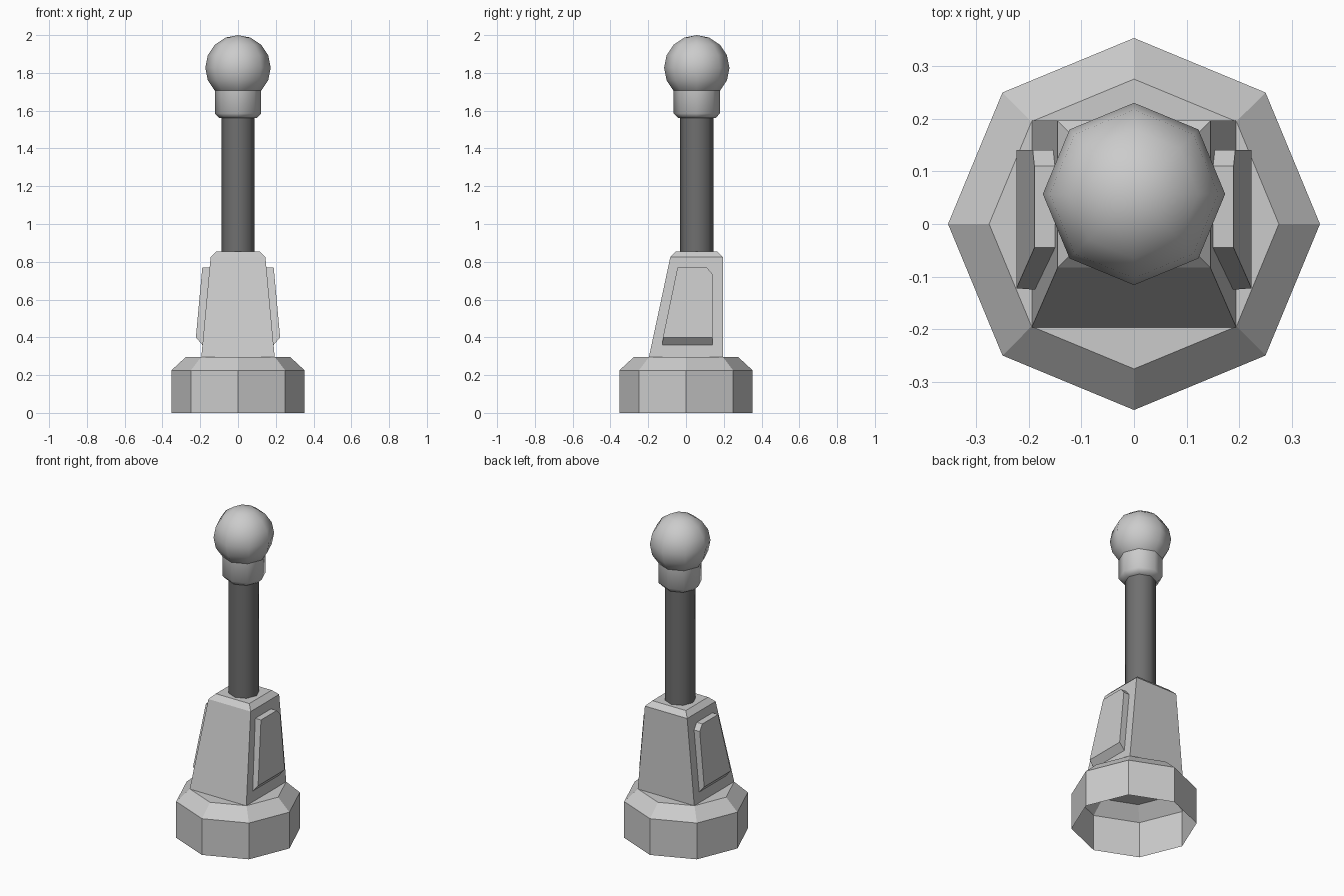
import bpy, math

if "Cube" in bpy.data.objects:
    bpy.data.objects.remove(bpy.data.objects["Cube"])

CY = 0.057  # the rod and knob sit slightly behind the middle


def make(name, verts, faces):
    mesh = bpy.data.meshes.new(name)
    mesh.from_pydata(verts, [], faces)
    obj = bpy.data.objects.new(name, mesh)
    bpy.context.collection.objects.link(obj)
    return obj


def loft(name, rings, cap_start=True, cap_end=True):
    """Skin a stack of equal-length rings."""
    n = len(rings[0])
    verts = [p for ring in rings for p in ring]
    faces = [(k * n + i, k * n + (i + 1) % n, (k + 1) * n + (i + 1) % n, (k + 1) * n + i)
             for k in range(len(rings) - 1) for i in range(n)]
    if cap_start:
        faces.append(tuple(reversed(range(n))))
    if cap_end:
        faces.append(tuple(range(len(verts) - n, len(verts))))
    return make(name, verts, faces)


def octagon(r, z, cy=0.0):
    return [(r * math.cos(i * math.pi / 4), cy + r * math.sin(i * math.pi / 4), z)
            for i in range(8)]


def rect(hx, y0, y1, z):
    return [(-hx, y0, z), (hx, y0, z), (hx, y1, z), (-hx, y1, z)]


def smooth(obj, angle):
    bpy.ops.object.select_all(action='DESELECT')
    obj.select_set(True)
    bpy.context.view_layer.objects.active = obj
    bpy.ops.object.shade_smooth_by_angle(angle=math.radians(angle))


# Octagonal foot, hollow underneath
loft("base", [octagon(0.353, 0), octagon(0.353, 0.225), octagon(0.275, 0.297)],
     cap_start=False)

# Tapered housing with a chamfered top
loft("housing", [rect(0.194, -0.196, 0.196, 0.297),
                 rect(0.145, -0.083, 0.196, 0.825),
                 rect(0.115, -0.053, 0.166, 0.855)], cap_start=False)


# Raised side panels
def wall_x(z):
    return 0.194 - 0.049 * (z - 0.297) / 0.528


def panel_x(z):
    return 0.223 - 0.034 * (z - 0.4) / 0.37


upper = [(0.14, 0.735), (0.11, 0.77), (-0.045, 0.77)]
inner = [(-0.125, 0.355), (0.14, 0.355)] + upper
outer = [(-0.122, 0.4), (0.14, 0.4)] + upper
panels = loft("side_panels", [[(wall_x(z) - 0.004, y, z) for y, z in inner],
                              [(panel_x(z), y, z) for y, z in outer]], cap_start=False)
panels.modifiers.new("Mirror", 'MIRROR')

# Dark rod
rod = loft("rod", [octagon(0.088, 0.845, CY), octagon(0.088, 1.6, CY)])
dark = bpy.data.materials.new("dark_grey")
dark.diffuse_color = (0.16, 0.16, 0.16, 1)
dark.use_nodes = True
dark.node_tree.nodes["Principled BSDF"].inputs["Base Color"].default_value = dark.diffuse_color
rod.data.materials.append(dark)
smooth(rod, 50)

# Collar under the knob
collar = loft("collar", [octagon(0.098, 1.56, CY), octagon(0.123, 1.585, CY),
                         octagon(0.123, 1.73, CY)])
smooth(collar, 50)

# Ball knob
bpy.ops.mesh.primitive_uv_sphere_add(segments=8, ring_count=8, radius=0.173,
                                     location=(0, CY, 1.827))
knob = bpy.context.object
knob.name = "knob"
smooth(knob, 60)
